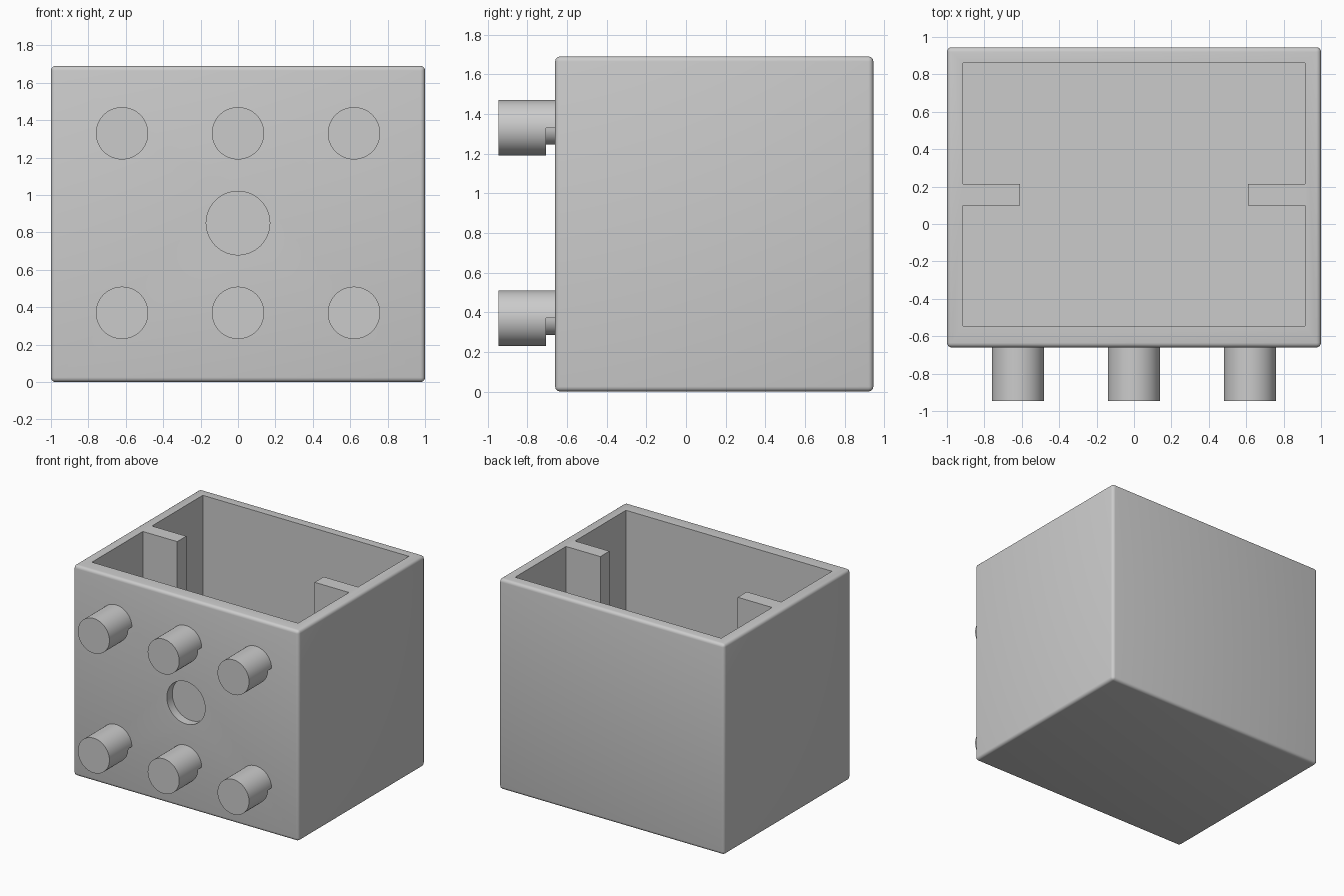
import bpy, bmesh, math

if "Cube" in bpy.data.objects:
    bpy.data.objects.remove(bpy.data.objects["Cube"])

grey = bpy.data.materials.new("plain grey")
grey.diffuse_color = (0.6, 0.6, 0.6, 1)
grey.use_nodes = True
grey.node_tree.nodes["Principled BSDF"].inputs["Base Color"].default_value = grey.diffuse_color

FRONT, BACK, HEIGHT = -0.66, 0.945, 1.69
FLOOR = 0.085


def finish(bm, name):
    bmesh.ops.recalc_face_normals(bm, faces=bm.faces)
    mesh = bpy.data.meshes.new(name)
    bm.to_mesh(mesh)
    bm.free()
    mesh.materials.append(grey)
    ob = bpy.data.objects.new(name, mesh)
    bpy.context.collection.objects.link(ob)
    return ob


def prism(name, points, axis, start, end):
    """Extrude a 2D outline along z, or (as x, z points) along y."""
    bm = bmesh.new()
    place = (lambda a, b: (a, b, start)) if axis == "z" else (lambda a, b: (a, start, b))
    face = bm.faces.new([bm.verts.new(place(a, b)) for a, b in points])
    out = bmesh.ops.extrude_face_region(bm, geom=[face])
    step = (0, 0, end - start) if axis == "z" else (0, end - start, 0)
    bmesh.ops.translate(bm, vec=step,
                        verts=[v for v in out["geom"] if isinstance(v, bmesh.types.BMVert)])
    return finish(bm, name)


def arc(cx, cz, r, a0, a1, n):
    return [(cx + r * math.cos(math.radians(a0 + (a1 - a0) * i / n)),
             cz + r * math.sin(math.radians(a0 + (a1 - a0) * i / n))) for i in range(n + 1)]


def select(ob):
    bpy.ops.object.select_all(action="DESELECT")
    ob.select_set(True)
    bpy.context.view_layer.objects.active = ob


def smooth(ob):
    select(ob)
    bpy.ops.object.shade_smooth_by_angle(angle=math.radians(35))


# Box body with rounded outer edges
box = prism("box_body", [(-1, FRONT), (1, FRONT), (1, BACK), (-1, BACK)], "z", 0, HEIGHT)
bevel = box.modifiers.new("rounded_edges", "BEVEL")
bevel.width, bevel.segments = 0.025, 4

# Open cavity, leaving a divider rib standing on each side wall
half = [(0.915, -0.545), (0.915, 0.10), (0.61, 0.10), (0.61, 0.215), (0.915, 0.215), (0.915, 0.86)]
cavity = prism("cavity_cutter", half + [(-x, y) for x, y in reversed(half)], "z", FLOOR, HEIGHT + 0.2)

# Shallow round recess in the front wall
recess = prism("recess_cutter", arc(0, 0.85, 0.17, 0, 360, 64)[:-1], "y", FRONT - 0.1, FRONT + 0.07)

for cutter in (cavity, recess):
    cut = box.modifiers.new(cutter.name, "BOOLEAN")
    cut.operation, cut.solver, cut.object = "DIFFERENCE", "EXACT", cutter
select(box)
for mod in list(box.modifiers):
    bpy.ops.object.modifier_apply(modifier=mod.name)
for cutter in (cavity, recess):
    bpy.data.objects.remove(cutter)
smooth(box)

# Hook pegs: a round head on a neck that is undercut along its lower half
for row, z in (("lower", 0.37), ("upper", 1.33)):
    for column, x in (("left", -0.62), ("middle", 0), ("right", 0.62)):
        head = prism(f"{row}_{column}_peg_head", arc(x, z, 0.14, 0, 360, 48)[:-1],
                     "y", -0.945, -0.705)
        neck = prism(f"{row}_{column}_peg_neck",
                     arc(x, z, 0.14, 0, 180, 24) + arc(x, z, 0.085, 180, 360, 24),
                     "y", -0.705, FRONT)
        smooth(head)
        smooth(neck)
